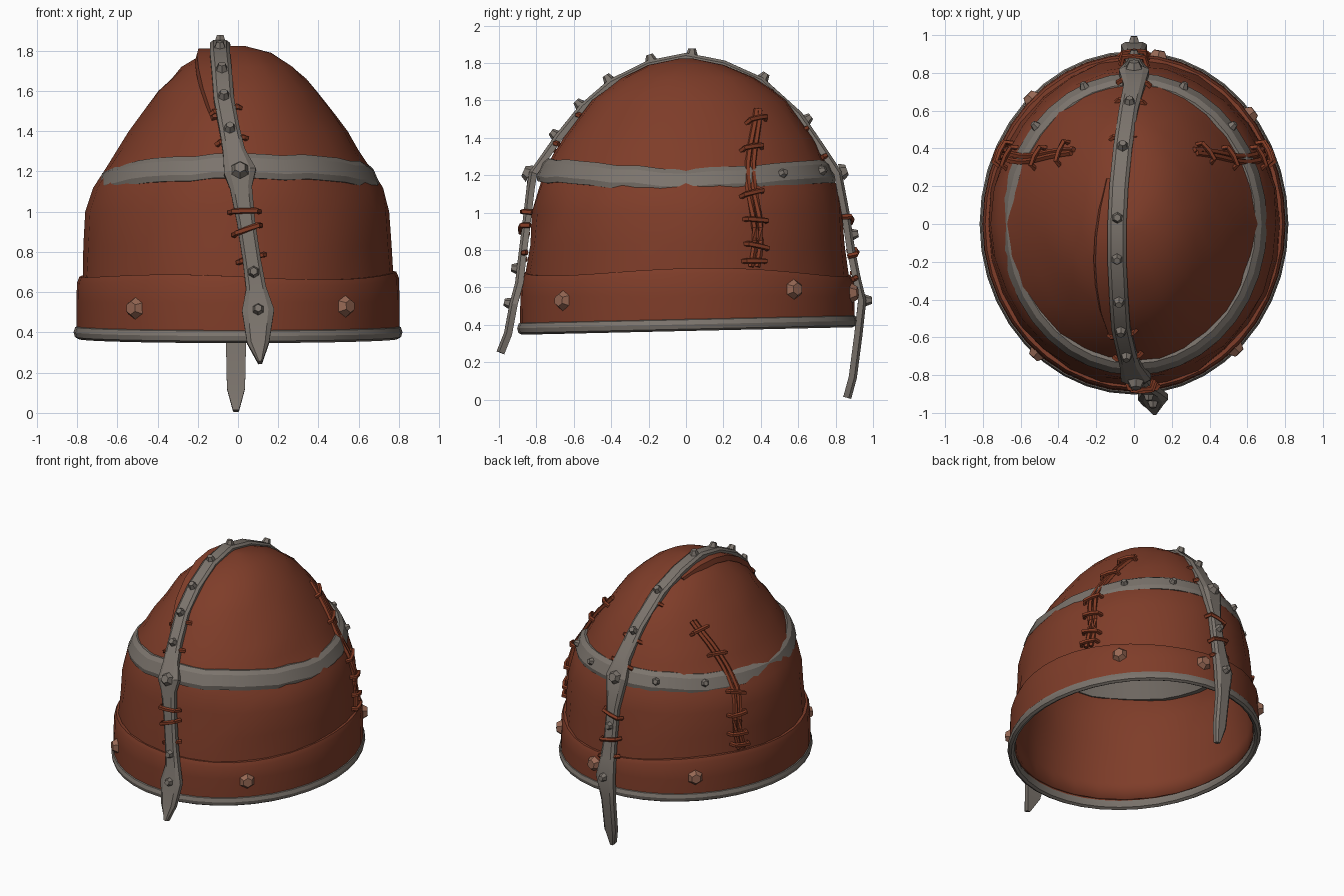
import bpy, bmesh, random
from math import sin, cos, pi, asin, tau
from mathutils import Vector, Matrix

random.seed(4)
if "Cube" in bpy.data.objects:
    bpy.data.objects.remove(bpy.data.objects["Cube"], do_unlink=True)


def material(name, r, g, b):
    mat = bpy.data.materials.new(name)
    mat.use_nodes = True
    mat.diffuse_color = (r, g, b, 1)
    mat.node_tree.nodes["Principled BSDF"].inputs["Base Color"].default_value = (r, g, b, 1)
    return mat


leather = material("red brown leather", .21, .046, .022)
iron = material("grey iron", .2, .175, .152)
copper = material("pale copper", .31, .14, .09)
lacing = material("orange brown lacing", .23, .045, .018)
parts = []


def finish(name, bm, mat):
    bmesh.ops.recalc_face_normals(bm, faces=bm.faces)
    mesh = bpy.data.meshes.new(name)
    bm.to_mesh(mesh)
    bm.free()
    mesh.materials.append(mat)
    obj = bpy.data.objects.new(name, mesh)
    bpy.context.collection.objects.link(obj)
    parts.append(obj)
    return obj


def loft(bm, rings, loop=False, caps=(True, True)):
    """Skin a row of closed cross-sections."""
    rows = [[bm.verts.new(p) for p in ring] for ring in rings]
    n = len(rows[0])
    pairs = list(zip(rows, rows[1:])) + ([(rows[-1], rows[0])] if loop else [])
    for a, b in pairs:
        for i in range(n):
            j = (i + 1) % n
            bm.faces.new((a[i], a[j], b[j], b[i]))
    if not loop:
        for row, wanted in zip((rows[0], rows[-1]), caps):
            if wanted:
                bm.faces.new(row)


# Helmet wall: height, half width, front depth, back depth
PROFILE = [(.36, .785, .87, .885), (.66, .775, .855, .87), (1, .755, .82, .835),
           (1.12, .715, .795, .81), (1.22, .65, .76, .765), (1.4, .54, .66, .68),
           (1.6, .395, .5, .53), (1.72, .275, .35, .37), (1.79, .165, .2, .2),
           (1.825, .03, .03, .03)]


def radii(z):
    for lo, hi in zip(PROFILE, PROFILE[1:]):
        if z <= hi[0]:
            break
    f = (z - lo[0]) / (hi[0] - lo[0])
    return [p + (q - p) * f for p, q in zip(lo[1:], hi[1:])]


def wall(a, z, off=0.0):
    rx, front, back = radii(z)
    ry = back if sin(a) > 0 else front
    return Vector(((rx + off) * cos(a), (ry + off) * sin(a), z))


def wall_frame(a, z, off=0.0):
    """Point, sideways, upward and outward directions on the wall."""
    side = (wall(a + .02, z) - wall(a - .02, z)).normalized()
    up = (wall(a, z + .02) - wall(a, z - .02)).normalized()
    return wall(a, z, off), side, up, side.cross(up).normalized()


def around(count):
    return [tau * i / count for i in range(count)]


# Leather shell, slightly uneven
bm = bmesh.new()
heights = [.42, .54, .66, .83, 1, 1.12, 1.22, 1.31, 1.4, 1.5, 1.6, 1.66, 1.72, 1.79, 1.825]
rings = []
for z in heights:
    rough = .007 if .6 < z < 1.75 else 0
    rings.append([wall(a, z, random.uniform(-rough, rough)) for a in around(28)])
loft(bm, rings, caps=(False, True))
shell = finish("leather_shell", bm, leather)
thick = shell.modifiers.new("thickness", "SOLIDIFY")
thick.thickness = .02


def hoop(name, section, mat, count=40):
    """Closed hoop; section(a) gives (height, offset) corners."""
    bm = bmesh.new()
    loft(bm, [[wall(a, z, off) for z, off in section(a)] for a in around(count)], loop=True)
    return finish(name, bm, mat)


def cuff_section(a):
    top = .68 + .015 * sin(3 * a + 1) + .01 * cos(2 * a)
    return [(.41, -.005), (.41, .02), (.55, .025), (top - .03, .025), (top, .014), (top, -.01)]


def rim_section(a):
    z = .402 + .02 * sin(a)
    return [(z + .035 * sin(t), .008 + .026 * cos(t)) for t in around(8)]


def band_height(a):
    lift = .045 if sin(a) < 0 else .035
    return 1.18 + lift * abs(sin(a)) + .01 * cos(a) - .02 * cos(a) ** 2


hoop("folded_cuff", cuff_section, leather)
hoop("bottom_rim", rim_section, iron)

# Brow band: wavy, leaning inward
bm = bmesh.new()
rings = []
for a in around(36):
    z = band_height(a) + random.uniform(-.006, .006)
    corners = [(-.065, .66), (-.06, .7), (-.03, .705), (.04, .675), (.062, .645), (.055, .58)]
    rings.append([(r * cos(a), (r + .095) * sin(a), z + dz) for dz, r in corners])
loft(bm, rings, loop=True)
finish("brow_band", bm, iron)

# Centre strap from the front spike over the crown to the neck spike: x, y, z, width
STRAP = [(.11, -.99, .25, .02), (.1, -.95, .35, .11), (.1, -.92, .51, .16), (.09, -.89, .62, .1),
         (.07, -.875, .75, .09), (.04, -.85, .95, .09), (.015, -.83, 1.12, .11),
         (.01, -.82, 1.2, .16), (-.02, -.75, 1.3, .11), (-.04, -.68, 1.4, .1),
         (-.07, -.55, 1.56, .1), (-.08, -.4, 1.69, .1), (-.09, -.2, 1.79, .1),
         (-.09, 0, 1.83, .1), (-.08, .2, 1.79, .1), (-.06, .4, 1.7, .1), (-.03, .6, 1.52, .1),
         (0, .73, 1.33, .11), (0, .81, 1.21, .16), (0, .85, 1, .09), (0, .88, .8, .09),
         (0, .91, .65, .11), (0, .94, .53, .14), (-.01, .92, .35, .1), (-.01, .89, .12, .09),
         (-.01, .86, .01, .03)]


def strap_point(t):
    t = min(max(t, 0), len(STRAP) - 1)
    i = min(int(t), len(STRAP) - 2)
    return Vector(STRAP[i]).lerp(Vector(STRAP[i + 1]), t - i)


def strap_frame(t):
    """Point, sideways, along and outward directions, and width."""
    p = strap_point(t)
    along = (strap_point(t + .5) - strap_point(t - .5)).to_3d().normalized()
    side = (Vector((1, 0, 0)) - along * along.x).normalized()
    return p.to_3d(), side, along, side.cross(along), p.w


bm = bmesh.new()
rings = []
for i in range(len(STRAP)):
    p, side, along, out, w = strap_frame(i)
    corners = [(-.5, -.02), (-.5, .01), (-.32, .024), (.32, .024), (.5, .01), (.5, -.02)]
    rings.append([p + side * (w * s) + out * h for s, h in corners])
loft(bm, rings)
finish("centre_strap", bm, iron)


def stud(bm, p, out, r, height):
    """Six-sided domed stud."""
    place = Matrix.Translation(p + out * height * .35) @ out.to_track_quat("Z", "Y").to_matrix().to_4x4()
    bmesh.ops.create_cone(bm, cap_ends=True, segments=6, radius1=r, radius2=r * .6,
                          depth=height, matrix=place)


# Strap studs, larger at the crossings
bm = bmesh.new()
for t in (2, 3.6, 7, 9, 10, 11, 12.1, 13.15, 15, 16.2, 18, 19.6, 22):
    p, side, along, out, w = strap_frame(t)
    r = .048 if t in (7, 18) else .032
    stud(bm, p + out * .024, out, r, .035)
finish("strap_studs", bm, iron)

# Brow band studs on the back half
bm = bmesh.new()
for a in (.72, 1.18, pi - .72, pi - 1.18):
    out = Vector((cos(a), sin(a), .35)).normalized()
    p = Vector((.69 * cos(a), .785 * sin(a), band_height(a) + .01))
    stud(bm, p, out, .028, .03)
finish("band_studs", bm, iron)

# Cuff rivets
bm = bmesh.new()
for a, z in ((-.84, .53), (pi + .88, .52), (pi - .83, .56), (.7, .59), (1.41, .57)):
    p, side, up, out = wall_frame(a, z, .026)
    stud(bm, p, out, .055, .035)
finish("cuff_rivets", bm, copper)


def cord(bm, points, r):
    """Five-sided cord through points."""
    rings = []
    for i, p in enumerate(points):
        d = (points[min(i + 1, len(points) - 1)] - points[max(i - 1, 0)]).normalized()
        turn = d.to_track_quat("Z", "Y")
        rings.append([p + turn @ Vector((r * cos(t), r * sin(t), 0)) for t in around(5)])
    loft(bm, rings)


def tie(bm, p, side, along, out, half, height, slant):
    arch = [(-1, -.02), (-.8, height), (0, height + .005), (.8, height), (1, -.02)]
    cord(bm, [p + side * half * s + along * slant * s + out * h for s, h in arch], .015)


# Laced seams on both sides of the back
for name, sign in (("left_lacing", 1), ("right_lacing", -1)):
    bm = bmesh.new()

    def seam(z):
        a = asin((.36 + .02 * sin(9 * z)) / radii(z)[2])
        return a if sign > 0 else pi - a

    for dy in (-.022, .022):
        cord(bm, [wall(seam(.71 + .07 * i) + dy, .71 + .07 * i, .008) for i in range(13)], .016)
    for z in (.74, .82, .96, 1.1, 1.34, 1.49):
        p, side, up, out = wall_frame(seam(z), z)
        tie(bm, p, side, up, out, .065, .028, random.uniform(-.02, .02))
    finish(name, bm, lacing)

# Lacing along the centre strap; the lower ties pass over it
bm = bmesh.new()
for t in (4.1, 4.8, 5.3, 8.6, 9.7, 15.3, 16.4, 17.3, 19.2, 20.1, 20.9):
    p, side, along, out, w = strap_frame(t)
    over = .026 if t in (4.8, 5.3, 19.2, 20.1) else -.002
    tie(bm, p, side, along, out, w / 2 + .025, over, random.uniform(-.02, .02))
finish("strap_lacing", bm, lacing)

# Overlapping leather edge beside the strap on the crown
bm = bmesh.new()
rings = []
for t in (9.5, 10.5, 11.3, 12, 12.7, 13.4, 14.2):
    p, side, along, out, w = strap_frame(t)
    reach = .06 + .055 * sin(pi * (t - 9.2) / 5.2)
    corners = [(0, -.03), (0, -.005), (-reach, -.008), (-reach - .01, -.045)]
    rings.append([p + side * s + out * h for s, h in corners])
loft(bm, rings)
finish("crown_overlap", bm, leather)

for obj in bpy.context.selected_objects:
    obj.select_set(False)
for obj in parts:
    obj.select_set(True)
bpy.context.view_layer.objects.active = shell
bpy.ops.object.shade_smooth_by_angle(angle=.45)
